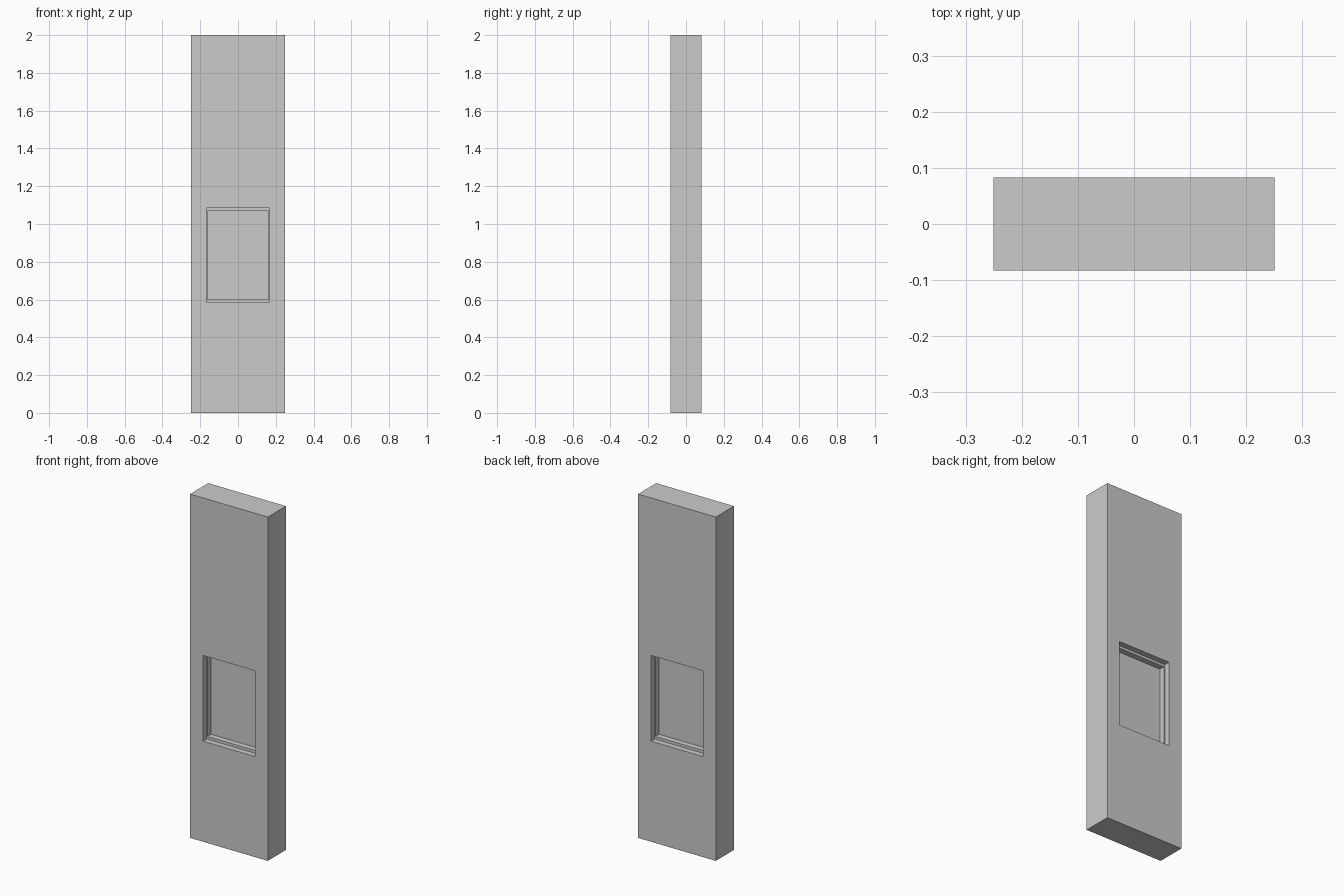
import bpy, bmesh

if "Cube" in bpy.data.objects:
    bpy.data.objects.remove(bpy.data.objects["Cube"])


def corners(rect, y):
    x, z0, z1 = rect
    return [(-x, y, z0), (x, y, z0), (x, y, z1), (-x, y, z1)]


def finish(name, bm):
    bmesh.ops.recalc_face_normals(bm, faces=bm.faces)
    mesh = bpy.data.meshes.new(name)
    bm.to_mesh(mesh)
    bm.free()
    bpy.context.collection.objects.link(bpy.data.objects.new(name, mesh))


def framed_slab(name, outer, inner, half_depth):
    """Rectangular slab with a rectangular hole right through it."""
    bm = bmesh.new()
    loops = [[bm.verts.new(c) for c in corners(r, y)]
             for r, y in ((outer, -half_depth), (inner, -half_depth),
                          (inner, half_depth), (outer, half_depth))]
    for a, b in zip(loops, loops[1:] + loops[:1]):
        for i in range(4):
            j = (i + 1) % 4
            bm.faces.new((a[i], a[j], b[j], b[i]))
    finish(name, bm)


def slab(name, rect, half_depth):
    bm = bmesh.new()
    front = [bm.verts.new(c) for c in corners(rect, -half_depth)]
    back = [bm.verts.new(c) for c in corners(rect, half_depth)]
    bm.faces.new(front)
    bm.faces.new(back[::-1])
    for i in range(4):
        j = (i + 1) % 4
        bm.faces.new((front[i], front[j], back[j], back[i]))
    finish(name, bm)


# Rectangles: half width, bottom, top
WALL = (0.25, 0.0, 2.0)
OPENING = (0.1667, 0.585, 1.0835)
PANE = (0.161, 0.601, 1.069)

# Wall panel with window opening
framed_slab("wall_panel", WALL, OPENING, 0.0833)
# Thin window frame set back from both wall faces
framed_slab("window_frame", OPENING, PANE, 0.05)
# Pane recessed inside the frame
slab("window_pane", PANE, 0.0167)
